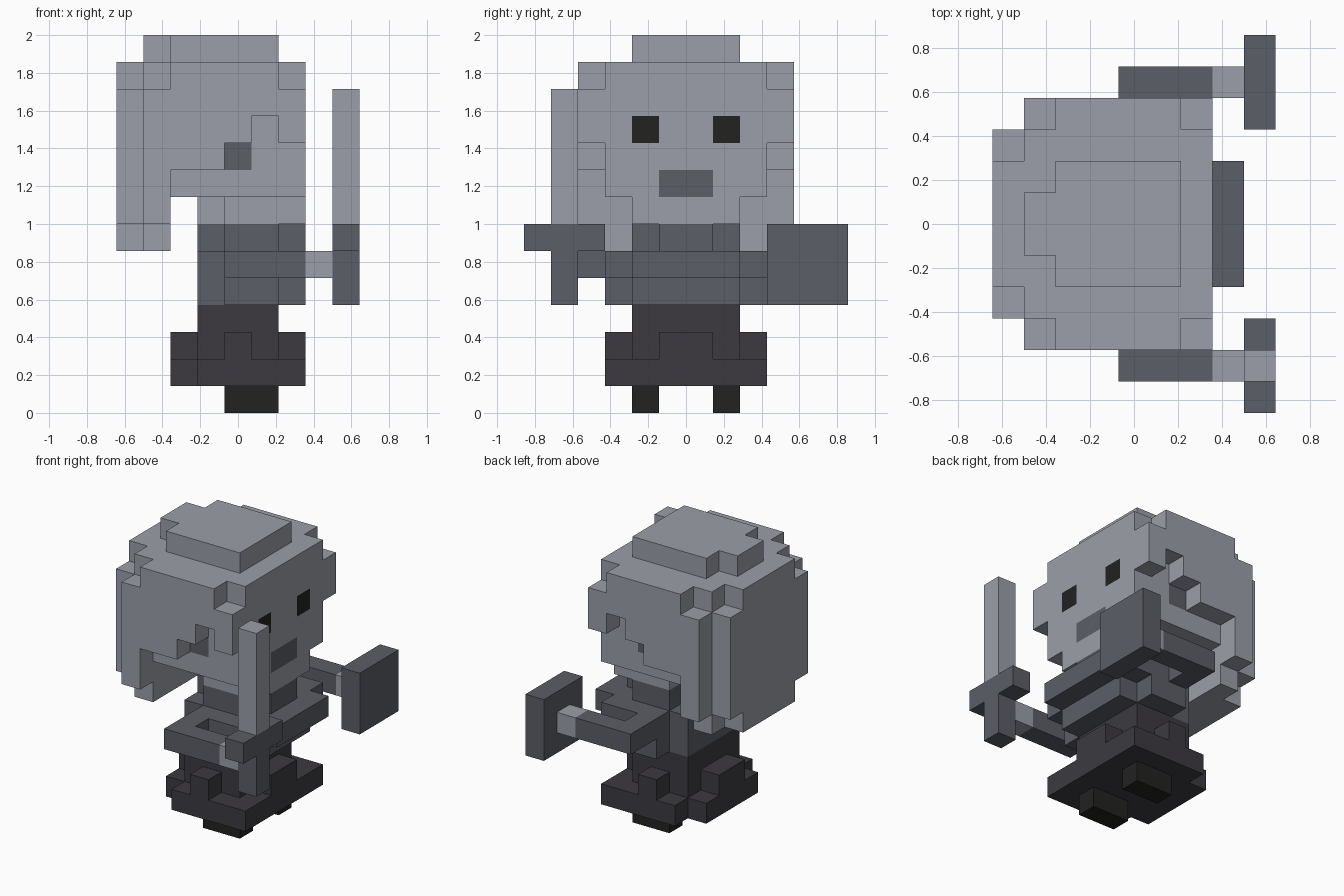
import bpy, bmesh, math
from itertools import product
from mathutils import Vector

if "Cube" in bpy.data.objects:
    bpy.data.objects.remove(bpy.data.objects["Cube"], do_unlink=True)

U = 2 / 14                       # edge of one block
ORIGIN = Vector((-4.5, -6, 0))   # grid corner, in blocks; the figure faces +x


def material(name, srgb):
    lin = [((c / 255 + 0.055) / 1.055) ** 2.4 for c in srgb] + [1]
    m = bpy.data.materials.new(name)
    m.use_nodes = True
    m.diffuse_color = lin
    bsdf = m.node_tree.nodes["Principled BSDF"]
    bsdf.inputs["Base Color"].default_value = lin
    bsdf.inputs["Roughness"].default_value = 0.8
    return m


LIGHT = material("light_grey", (155, 159, 168))
DARK = material("slate_grey", (91, 94, 102))
CHARCOAL = material("charcoal", (60, 58, 64))
BLACK = material("near_black", (34, 34, 33))


def cells(boxes):
    """Grid cells filled by boxes given as (x0, x1, y0, y1, z0, z1)."""
    return {c for x0, x1, y0, y1, z0, z1 in boxes
            for c in product(range(x0, x1), range(y0, y1), range(z0, z1))}


def mirrored(boxes):
    """The boxes plus their copies on the other side of the body."""
    return boxes + [(a, b, 12 - d, 12 - c, e, f) for a, b, c, d, e, f in boxes]


def build(name, mats, add, cut=(), paint=None):
    """Skin the filled cells with flat faces and merge the coplanar ones."""
    solid = cells(add) - cells(cut)
    bm = bmesh.new()
    verts = {}

    def vert(p):
        if p not in verts:
            verts[p] = bm.verts.new((Vector(p) + ORIGIN) * U)
        return verts[p]

    for c in sorted(solid):
        for axis, side in product(range(3), (0, 1)):
            step = [0, 0, 0]
            step[axis] = 2 * side - 1
            if tuple(a + b for a, b in zip(c, step)) in solid:
                continue
            ring = []
            for u, v in ((0, 0), (1, 0), (1, 1), (0, 1)):
                p = list(c)
                p[axis] += side
                p[(axis + 1) % 3] += u
                p[(axis + 2) % 3] += v
                ring.append(vert(tuple(p)))
            face = bm.faces.new(ring if side else ring[::-1])
            if paint:
                face.material_index = paint(c, tuple(step))
    bmesh.ops.dissolve_limit(bm, angle_limit=math.radians(1), verts=bm.verts[:],
                             edges=bm.edges[:], delimit={'MATERIAL'})
    mesh = bpy.data.meshes.new(name)
    bm.to_mesh(mesh)
    bm.free()
    for m in mats:
        mesh.materials.append(m)
    ob = bpy.data.objects.new(name, mesh)
    bpy.context.collection.objects.link(ob)
    return ob


# Feet
build("right_foot", [BLACK], [(4, 6, 4, 5, 0, 1)])
build("left_foot", [BLACK], [(4, 6, 7, 8, 0, 1)])

# Trousers: wide lower ring with a raised tab on each side, then the waist
build("trousers", [CHARCOAL], [
    (3, 7, 3, 9, 1, 2), (2, 3, 4, 8, 1, 2),
    (2, 7, 5, 7, 2, 3), (4, 5, 3, 9, 2, 3),
    (3, 6, 4, 8, 2, 4)])

# Jacket: three stepped layers, chest ledge and collar
build("jacket", [DARK], [
    (4, 6, 3, 9, 4, 5), (3, 7, 4, 8, 4, 5),
    (4, 7, 3, 9, 5, 6), (3, 8, 4, 8, 5, 6),
    (4, 6, 4, 8, 6, 7), (3, 7, 5, 7, 6, 7)])

# Arms and hands
for side, arm, hand in (
        ("right", [(4, 5, 2, 3, 5, 6), (4, 7, 1, 2, 5, 6)], [(7, 8, 1, 2, 5, 6)]),
        ("left", [(4, 5, 9, 10, 5, 6), (4, 7, 10, 11, 5, 6)], [(7, 8, 10, 11, 5, 6)])):
    build(side + "_arm", [DARK], arm)
    build(side + "_hand", [LIGHT], hand)

# Sword and shield
build("sword_hilt", [DARK], [(8, 9, 1, 2, 4, 7), (8, 9, 0, 3, 6, 7)])
build("sword_blade", [LIGHT], [(8, 9, 1, 2, 7, 12)])
build("shield", [DARK], [(8, 9, 9, 12, 4, 7)])


# Face colours: eyes and mouth on the front, an ear on each side
def face_paint(cell, normal):
    x, y, z = cell
    if normal == (1, 0, 0) and x == 6:
        if z == 10 and y in (4, 7):
            return 2
        if z == 8 and y in (5, 6):
            return 1
    if normal[1] and x == 4 and z == 9 and y in (3, 8):
        return 1
    return 0


# Head with chin, side hair, long back hair and stepped crown
head = [
    (4, 7, 4, 8, 7, 8), (3, 4, 5, 7, 7, 8),
    (2, 7, 3, 9, 8, 12), (1, 7, 2, 10, 9, 12),
    (1, 2, 2, 10, 7, 12), (1, 2, 3, 9, 6, 7),
    (0, 1, 3, 9, 7, 12), (0, 1, 4, 8, 6, 13),
    (2, 6, 2, 10, 12, 13), (1, 7, 3, 9, 12, 13),
    (2, 6, 4, 8, 13, 14), (1, 2, 5, 7, 13, 14)]
hair_openings = mirrored([(4, 7, 2, 3, 9, 10), (5, 6, 2, 3, 10, 11)])
build("head", [LIGHT, DARK, BLACK], head, hair_openings, face_paint)
